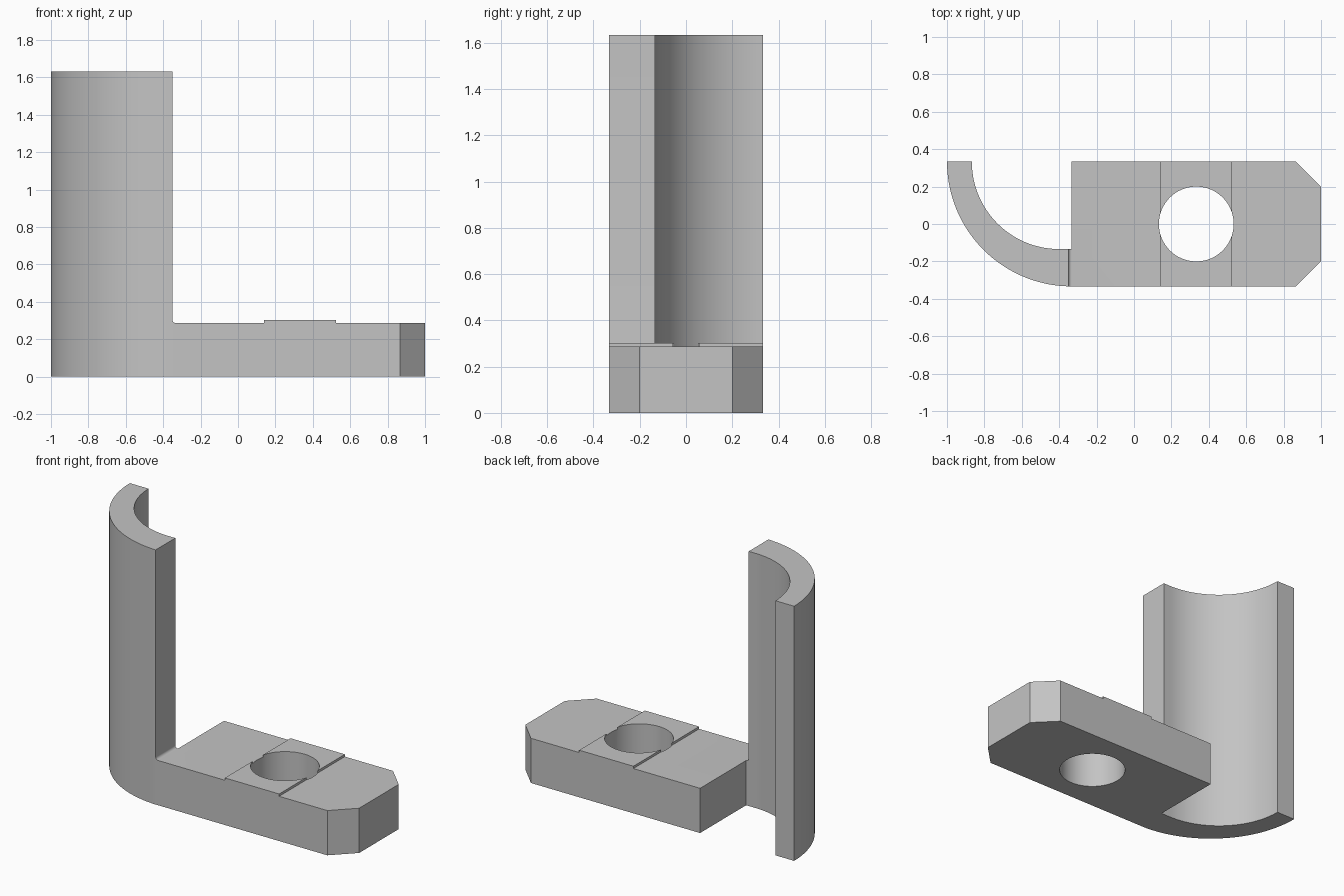
import bpy, bmesh
from math import cos, sin, radians, asin
from mathutils import Vector

cube = bpy.data.objects.get("Cube")
if cube:
    bpy.data.objects.remove(cube, do_unlink=True)

grey = bpy.data.materials.new("plain grey")
grey.use_nodes = True
colour = (0.55, 0.55, 0.55, 1)
grey.diffuse_color = colour
grey.node_tree.nodes["Principled BSDF"].inputs["Base Color"].default_value = colour


def arc(cx, cy, r, a0, a1, n):
    """Points on an arc, angles in degrees."""
    angles = [radians(a0 + (a1 - a0) * i / n) for i in range(n + 1)]
    return [(cx + r * cos(a), cy + r * sin(a)) for a in angles]


def prism(name, profile, low, high, axis="z"):
    """Extrude a closed 2D profile along z, or an x-z profile along y."""
    bm = bmesh.new()
    if axis == "z":
        points, shift = [(u, v, low) for u, v in profile], (0, 0, high - low)
    else:
        points, shift = [(u, low, v) for u, v in profile], (0, high - low, 0)
    face = bm.faces.new([bm.verts.new(p) for p in points])
    new = bmesh.ops.extrude_face_region(bm, geom=[face])["geom"]
    verts = [g for g in new if isinstance(g, bmesh.types.BMVert)]
    bmesh.ops.translate(bm, verts=verts, vec=Vector(shift))
    bmesh.ops.recalc_face_normals(bm, faces=bm.faces)
    mesh = bpy.data.meshes.new(name)
    bm.to_mesh(mesh)
    bm.free()
    mesh.materials.append(grey)
    obj = bpy.data.objects.new(name, mesh)
    bpy.context.collection.objects.link(obj)
    return obj


def combine(target, tool, operation):
    """Apply a boolean and drop the tool object."""
    mod = target.modifiers.new(operation.lower(), "BOOLEAN")
    mod.operation, mod.solver, mod.object = operation, "EXACT", tool
    bpy.context.view_layer.objects.active = target
    bpy.ops.object.modifier_apply(modifier=mod.name)
    bpy.data.objects.remove(tool, do_unlink=True)


half = 0.333            # half depth of the foot
left, wall_end = -0.333, -0.351
top, pad_top, height = 0.287, 0.302, 1.633

# Foot: stepped side profile with the shallow raised pad
foot = prism("bracket", [(left, 0), (1, 0), (1, top), (0.525, top), (0.525, pad_top),
                         (0.14, pad_top), (0.14, top), (left, top)], -half, half, "y")

# Chamfered corners at the right end
for s in (-1, 1):
    corner = [(0.867, s * half), (0.867, s * 0.5), (1.2, s * 0.5),
              (1.2, s * 0.2), (1, s * 0.2)]
    combine(foot, prism("corner_cutter", corner, -0.1, 0.5), "DIFFERENCE")

# Bolt hole
hole = arc(0.333, 0, 0.2, 0, 360, 64)[:-1]
combine(foot, prism("hole_cutter", hole, -0.1, 0.5), "DIFFERENCE")

# Curved upright wall, thicker towards the front
end_angle = 270 + -asin((left - wall_end) / 0.667) * 57.2958
outer = arc(left, half, 0.6667, 180, end_angle, 40)
inner = arc(-0.4, half, 0.467, 270, 180, 40)
wall = prism("wall", outer + [(wall_end, -0.134)] + inner, 0, height)

# Small filleted neck joining wall and foot
r = left - wall_end
neck_profile = [(wall_end, 0), (left, 0)] + arc(left, top + r, r, 270, 180, 8)
neck = prism("neck", neck_profile, -half, -0.134, "y")

combine(foot, neck, "UNION")
combine(foot, wall, "UNION")

# Smooth curves, crisp edges
bpy.ops.object.select_all(action="DESELECT")
foot.select_set(True)
bpy.context.view_layer.objects.active = foot
bpy.ops.object.shade_smooth_by_angle(angle=radians(25))
